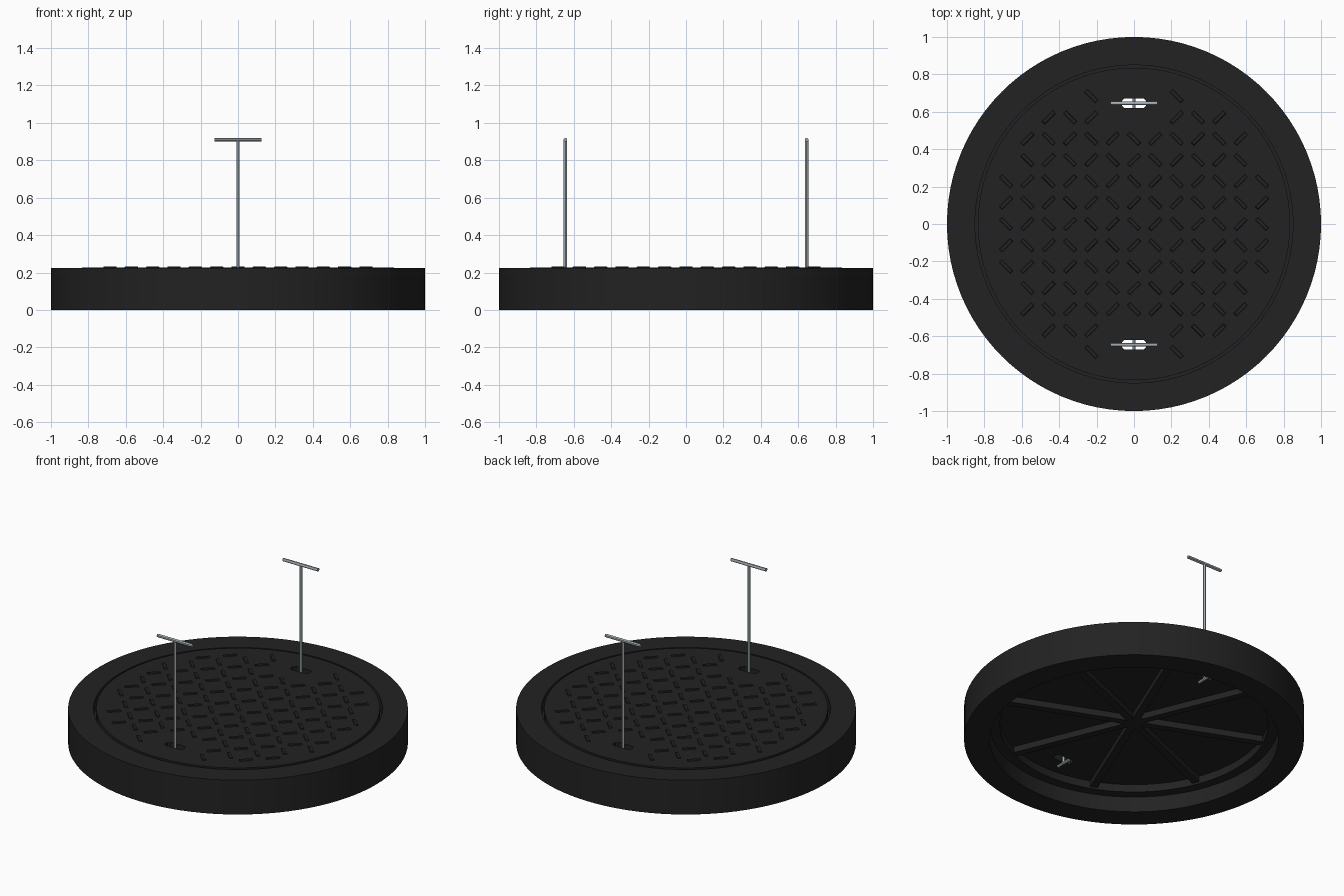
import bpy
import bmesh
from math import pi, cos, sin, radians
from mathutils import Matrix, Vector

old = bpy.data.objects.get("Cube")
if old:
    bpy.data.objects.remove(old, do_unlink=True)


def material(name, rgb, roughness, metallic=0.0):
    m = bpy.data.materials.new(name)
    m.use_nodes = True
    m.diffuse_color = (*rgb, 1)
    node = next(n for n in m.node_tree.nodes if n.type == "BSDF_PRINCIPLED")
    node.inputs["Base Color"].default_value = (*rgb, 1)
    node.inputs["Roughness"].default_value = roughness
    node.inputs["Metallic"].default_value = metallic
    return m


IRON = material("cast iron black", (0.016, 0.016, 0.016), 0.7)
STEEL = material("steel grey", (0.36, 0.41, 0.44), 0.5)


def finish(name, bm, mat, smooth=False):
    bmesh.ops.recalc_face_normals(bm, faces=bm.faces)
    me = bpy.data.meshes.new(name)
    bm.to_mesh(me)
    bm.free()
    me.materials.append(mat)
    ob = bpy.data.objects.new(name, me)
    bpy.context.collection.objects.link(ob)
    bpy.ops.object.select_all(action="DESELECT")
    ob.select_set(True)
    bpy.context.view_layer.objects.active = ob
    if smooth:
        bpy.ops.object.shade_smooth_by_angle(angle=radians(30))
    return ob


def add_bar(bm, size, matrix, taper=1.0):
    """Box with its top face optionally narrowed."""
    verts = bmesh.ops.create_cube(bm, size=1)["verts"]
    for v in verts:
        if v.co.z > 0:
            v.co.x *= 1 - (1 - taper) * size[1] / size[0]
            v.co.y *= taper
        v.co = matrix @ Vector(c * s for c, s in zip(v.co, size))


def add_rod(bm, radius, start, end, sides=12):
    start, end = Vector(start), Vector(end)
    axis = end - start
    turn = axis.to_track_quat("Z", "Y").to_matrix().to_4x4()
    bmesh.ops.create_cone(bm, cap_ends=True, segments=sides, radius1=radius,
                          radius2=radius, depth=axis.length,
                          matrix=Matrix.Translation((start + end) / 2) @ turn)


SEGMENTS = 96
COVER_BOTTOM, COVER_TOP = 0.15, 0.226
HANDLE_Y = 0.645

# Outer frame: a lathed ring with an inner ledge that carries the cover
profile = [(1, 0), (1, 0.223), (0.85, 0.223), (0.85, COVER_BOTTOM),
           (0.79, COVER_BOTTOM), (0.79, 0.1), (0.85, 0.1), (0.85, 0)]
bm = bmesh.new()
rings = []
for k in range(SEGMENTS):
    a = 2 * pi * k / SEGMENTS
    rings.append([bm.verts.new((r * cos(a), r * sin(a), z)) for r, z in profile])
for k in range(SEGMENTS):
    here, there = rings[k], rings[(k + 1) % SEGMENTS]
    for i in range(len(profile)):
        j = (i + 1) % len(profile)
        bm.faces.new((here[i], there[i], there[j], here[j]))
finish("frame_ring", bm, IRON, smooth=True)

# Cover disc
bm = bmesh.new()
bmesh.ops.create_cone(bm, cap_ends=True, segments=SEGMENTS, radius1=0.835,
                      radius2=0.835, depth=COVER_TOP - COVER_BOTTOM,
                      matrix=Matrix.Translation((0, 0, (COVER_TOP + COVER_BOTTOM) / 2)))
cover = finish("cover_plate", bm, IRON)

# Two key slots cut through the cover
quarter = [(0.065, 0.012), (0.052, 0.026)]
outline = (quarter + [(-x, y) for x, y in reversed(quarter)]
           + [(-x, -y) for x, y in quarter]
           + [(x, -y) for x, y in reversed(quarter)])
bm = bmesh.new()
for side in (-1, 1):
    face = bm.faces.new([bm.verts.new((x, y + side * HANDLE_Y, 0.1))
                         for x, y in outline])
    top = bmesh.ops.extrude_face_region(bm, geom=[face])["geom"]
    bmesh.ops.translate(bm, vec=(0, 0, 0.2),
                        verts=[g for g in top if isinstance(g, bmesh.types.BMVert)])
cutter = finish("slot_cutter", bm, IRON)
cutter.hide_render = True
cut = cover.modifiers.new("key slots", "BOOLEAN")
cut.operation = "DIFFERENCE"
cut.solver = "EXACT"
cut.object = cutter
bpy.context.view_layer.objects.active = cover
bpy.ops.object.modifier_apply(modifier=cut.name)
bpy.data.objects.remove(cutter, do_unlink=True)
bpy.ops.object.select_all(action="DESELECT")
cover.select_set(True)
bpy.ops.object.shade_smooth_by_angle(angle=radians(30))

# Raised grip studs in an alternating diagonal grid
bm = bmesh.new()
PITCH = 0.114
for i in range(-6, 7):
    for j in range(-6, 7):
        near_slot = abs(i) <= 1 and abs(j) >= 5
        if i * i + j * j > 42 or near_slot:
            continue
        angle = radians(-45 if (i + j) % 2 == 0 else 45)
        place = (Matrix.Translation((i * PITCH, j * PITCH, COVER_TOP + 0.001))
                 @ Matrix.Rotation(angle, 4, "Z"))
        add_bar(bm, (0.085, 0.025, 0.01), place, taper=0.7)
finish("grip_studs", bm, IRON)

# Stiffening ribs under the cover
bm = bmesh.new()
for k in range(8):
    place = (Matrix.Rotation(radians(22.5 + 45 * k), 4, "Z")
             @ Matrix.Translation((0.393, 0, 0.132)))
    add_bar(bm, (0.786, 0.045, 0.044), place)
finish("underside_ribs", bm, IRON)

# Lifting keys: shaft, grip across the top, locking bar below the cover
for name, y in (("front", -HANDLE_Y), ("back", HANDLE_Y)):
    bm = bmesh.new()
    add_rod(bm, 0.009, (0, y, 0.118), (0, y, 0.91))
    add_rod(bm, 0.01, (-0.126, y, 0.91), (0.126, y, 0.91))
    add_rod(bm, 0.009, (0, y - 0.05, 0.125), (0, y + 0.05, 0.125))
    finish(name + "_lifting_key", bm, STEEL, smooth=True)
